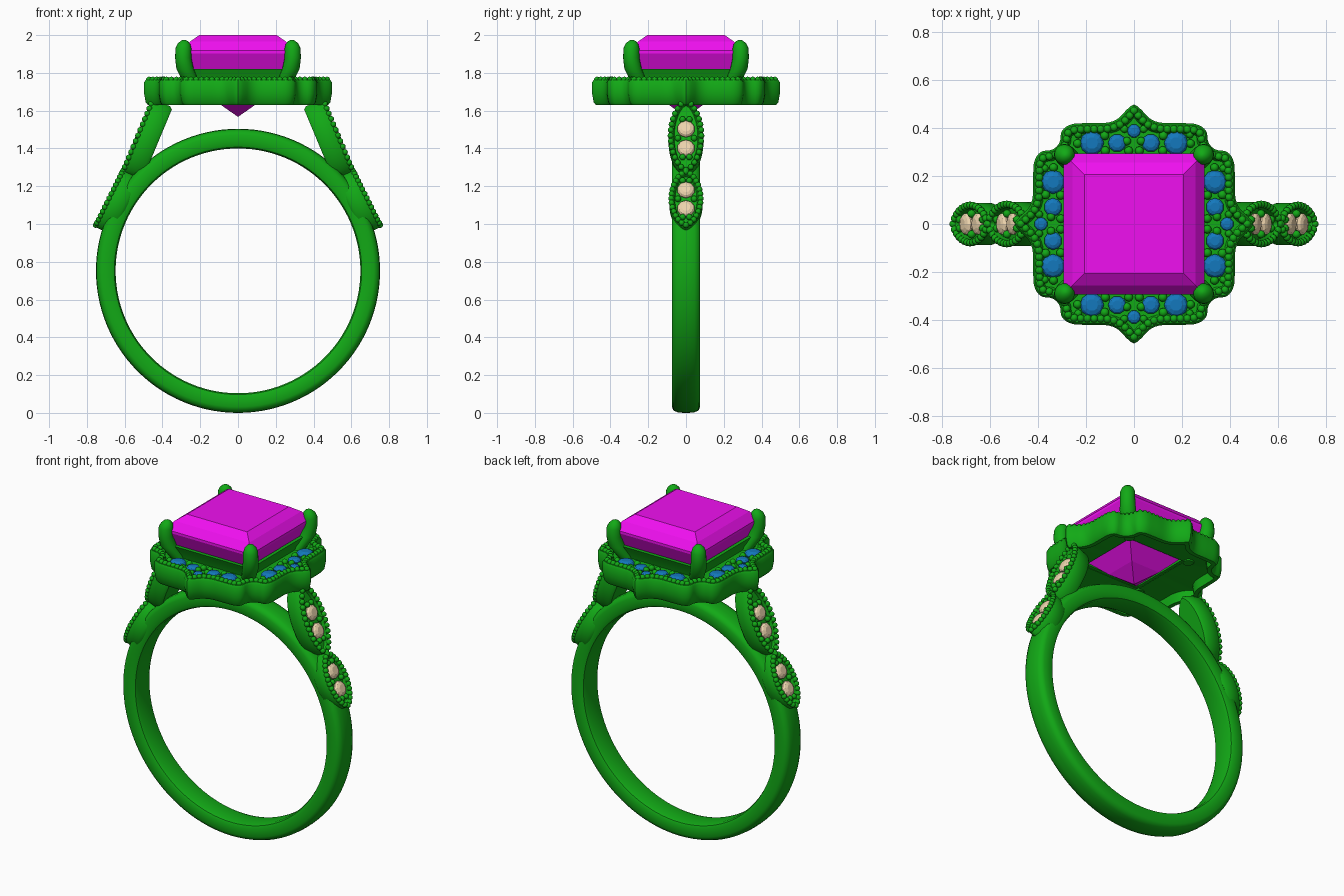
import bpy, bmesh
from math import sin, cos, pi, tau, copysign
from mathutils import Vector, Matrix

if "Cube" in bpy.data.objects:
    bpy.data.objects.remove(bpy.data.objects["Cube"])


def material(name, rgb):
    m = bpy.data.materials.new(name)
    m.diffuse_color = (*rgb, 1)
    m.use_nodes = True
    m.node_tree.nodes["Principled BSDF"].inputs["Base Color"].default_value = m.diffuse_color
    return m


METAL = material("green_metal", (0.006, 0.40, 0.008))
PINK = material("magenta_gem", (0.87, 0.005, 0.87))
BLUE = material("blue_gem", (0.007, 0.19, 0.51))
CREAM = material("cream_gem", (0.85, 0.66, 0.42))


def finish(name, bm, mat, smooth=True):
    bmesh.ops.recalc_face_normals(bm, faces=bm.faces)
    me = bpy.data.meshes.new(name)
    bm.to_mesh(me)
    bm.free()
    me.materials.append(mat)
    ob = bpy.data.objects.new(name, me)
    bpy.context.collection.objects.link(ob)
    if smooth:
        bpy.ops.object.select_all(action='DESELECT')
        ob.select_set(True)
        bpy.context.view_layer.objects.active = ob
        bpy.ops.object.shade_smooth_by_angle(angle=0.7)
    return ob


def loft(bm, loops, mat=Matrix(), cyclic=False):
    """Skin closed loops of equal length; cap the ends or close the profile."""
    rows = [[bm.verts.new(mat @ Vector(p)) for p in lp] for lp in loops]
    n = len(rows[0])
    pairs = list(zip(rows, rows[1:])) + ([(rows[-1], rows[0])] if cyclic else [])
    for a, b in pairs:
        for i in range(n):
            bm.faces.new((a[i], a[(i + 1) % n], b[(i + 1) % n], b[i]))
    if not cyclic:
        bm.faces.new(rows[0])
        bm.faces.new(rows[-1])


def circle(r, z, n, c=(0, 0)):
    return [(c[0] + r * cos(tau * i / n), c[1] + r * sin(tau * i / n), z) for i in range(n)]


def square(h, z):
    return [(h, h, z), (-h, h, z), (-h, -h, z), (h, -h, z)]


def resample(pts, n):
    """Evenly spaced points along a closed 2D line."""
    pts = pts + [pts[0]]
    seg = [(b - a).length for a, b in zip(pts, pts[1:])]
    out, k, run = [], 0, 0
    for i in range(n):
        d = sum(seg) * i / n
        while run + seg[k] < d:
            run += seg[k]
            k += 1
        out.append(pts[k].lerp(pts[k + 1], (d - run) / seg[k]))
    return out


def bead(bm, p, r):
    bmesh.ops.create_icosphere(bm, subdivisions=2, radius=r, matrix=Matrix.Translation(p))


def round_gem(bm, mat, r):
    prof = [(.15, -.75), (1, -.08), (1, .05), (.82, .28), (.5, .42)]
    loft(bm, [circle(r * a, r * z, 10) for a, z in prof], mat)


# Finger band
bm = bmesh.new()
profile = [(.648, .05), (.655, .068), (.67, .075), (.72, .075), (.739, .066), (.749, .045), (.752, .015)]
profile += [(r, -y) for r, y in reversed(profile)]
loft(bm, [circle(r, y, 112) for r, y in profile],
     Matrix.Translation((0, 0, .752)) @ Matrix.Rotation(pi / 2, 4, 'X'), cyclic=True)
finish("finger_band", bm, METAL)

# Halo outline: one eighth, mirrored over the diagonal, turned four times, smoothed
eighth = [(0, .497), (.03, .476), (.065, .44), (.11, .422), (.19, .42), (.26, .415), (.3, .388), (.308, .345)]
quarter = [Vector(p) for p in eighth + [(.322, .322)] + [(y, x) for x, y in reversed(eighth[1:])]]
ctrl = [Matrix.Rotation(-k * pi / 2, 2) @ p for k in range(4) for p in quarter]
curve = []
for i in range(len(ctrl)):
    a, b, c, d = (ctrl[(i + j) % len(ctrl)] for j in (-1, 0, 1, 2))
    for s in range(6):
        t = s / 6
        curve.append(.5 * (2 * b + (c - a) * t + (2 * a - 5 * b + 4 * c - d) * t ** 2
                           + (3 * b - a - 3 * c + d) * t ** 3))
N = 200
outline = resample(curve, N)


def inset(d):
    res = []
    for i, p in enumerate(outline):
        t = (outline[(i + 1) % N] - outline[i - 1]).normalized()
        res.append(p - d * Vector((-t.y, t.x)))
    return res


def rim(d, z):
    return [(p.x, p.y, z) for p in inset(d)]


def hole(h, z):
    return [(*(p * h / max(abs(p.x), abs(p.y))), z) for p in outline]


# Halo: outer wall with a recessed stone bed and hollow underside
bm = bmesh.new()
loft(bm, [rim(.02, 1.63), rim(.008, 1.645), rim(0, 1.69), rim(0, 1.75), rim(.008, 1.762),
          rim(.035, 1.762), rim(.045, 1.742), hole(.23, 1.742), hole(.2, 1.70),
          rim(.05, 1.69), rim(.045, 1.63)], cyclic=True)
finish("halo", bm, METAL)

# Beaded edge and small stone-holding beads of the halo
bm = bmesh.new()
for p in resample(inset(.026), 112):
    bead(bm, (p.x, p.y, 1.764), .0165)
gems = bmesh.new()
for k in range(4):
    turn = Matrix.Rotation(k * pi / 2, 4, 'Z')
    for x, y, r in [(.12, .305, .019), (.122, .368, .019), (.03, .345, .018), (.235, .335, .018),
                    (.04, .395, .016), (.232, .372, .016), (.022, .305, .018)]:
        for s in (-1, 1):
            bead(bm, turn @ Vector((s * x, y, 1.755)), r)
    for x, y, r in [(-.175, .337, .05), (-.07, .337, .038), (0, .387, .028),
                    (.07, .337, .038), (.175, .337, .05)]:
        round_gem(gems, turn @ Matrix.Translation((x, y, 1.755)), r)
finish("halo_beads", bm, METAL)
finish("halo_gems", gems, BLUE, smooth=False)

# Square seat below the centre gem
bm = bmesh.new()
loft(bm, [square(h, z) for h, z in [(.235, 1.70), (.25, 1.76), (.27, 1.80), (.28, 1.82),
                                    (.258, 1.82), (.19, 1.71)]], cyclic=True)
finish("gem_seat", bm, METAL)

# Centre gem
bm = bmesh.new()
loft(bm, [square(h, z) for h, z in [(.004, 1.57), (.10, 1.637), (.19, 1.725), (.255, 1.82), (.293, 1.903),
                                    (.293, 1.918), (.255, 1.965), (.205, 2.0)]])
finish("centre_gem", bm, PINK, smooth=False)

# Corner prongs
bm = bmesh.new()
path = [(.215, 1.69, .03), (.25, 1.755, .042), (.28, 1.82, .046), (.29, 1.88, .043), (.289, 1.93, .042),
        (.287, 1.953, .034), (.285, 1.968, .02), (.285, 1.975, .006)]
for sx in (-1, 1):
    for sy in (-1, 1):
        loft(bm, [circle(r, z, 20, (sx * d, sy * d)) for d, z, r in path])
finish("prongs", bm, METAL)


# Shoulders: two beaded leaves on each side
def lens(a, w, z, n=48):
    return [(a * cos(tau * i / n), w * copysign(abs(sin(tau * i / n)) ** 1.3, sin(tau * i / n)), z)
            for i in range(n)]


leaves, beads, stones = bmesh.new(), bmesh.new(), bmesh.new()
for side in (0, pi):
    for lo, hi, w, depth, shift in [((.755, .985), (.605, 1.285), .088, .10, 0),
                                    ((.608, 1.275), (.447, 1.66), .092, .11, -.013)]:
        A, B = Vector((lo[0], 0, lo[1])), Vector((hi[0], 0, hi[1]))
        u = (B - A).normalized()
        v = Vector((0, 1, 0))
        frame = Matrix((u, v, u.cross(v) * -1)).transposed().to_4x4()
        if frame.col[2].x < 0:
            frame.col[2] *= -1
        frame = Matrix.Rotation(side, 4, 'Z') @ Matrix.Translation((A + B) / 2) @ frame
        a = (B - A).length / 2
        loft(leaves, [lens(a - d, w - d, z) for d, z in
                      [(.012, -depth), (0, -depth + .015), (0, -.01), (.008, 0), (.025, 0), (.03, -.018)]], frame)
        edge = resample([Vector(p[:2]) for p in lens(a - .01, w - .01, 0)], 28)
        for p in edge:
            bead(beads, frame @ Vector((p.x, p.y, .002)), .016)
        for x, y in [(0, .043), (0, -.043), (.108, .018), (.108, -.018), (-.108, .018), (-.108, -.018)]:
            bead(beads, frame @ Vector((x + shift, y, -.004)), .017)
        for x in (-.055, .055):
            round_gem(stones, frame @ Matrix.Translation((x + shift, 0, -.008)), .047)
finish("shoulder_leaves", leaves, METAL)
finish("shoulder_beads", beads, METAL)
finish("shoulder_gems", stones, CREAM, smooth=False)
